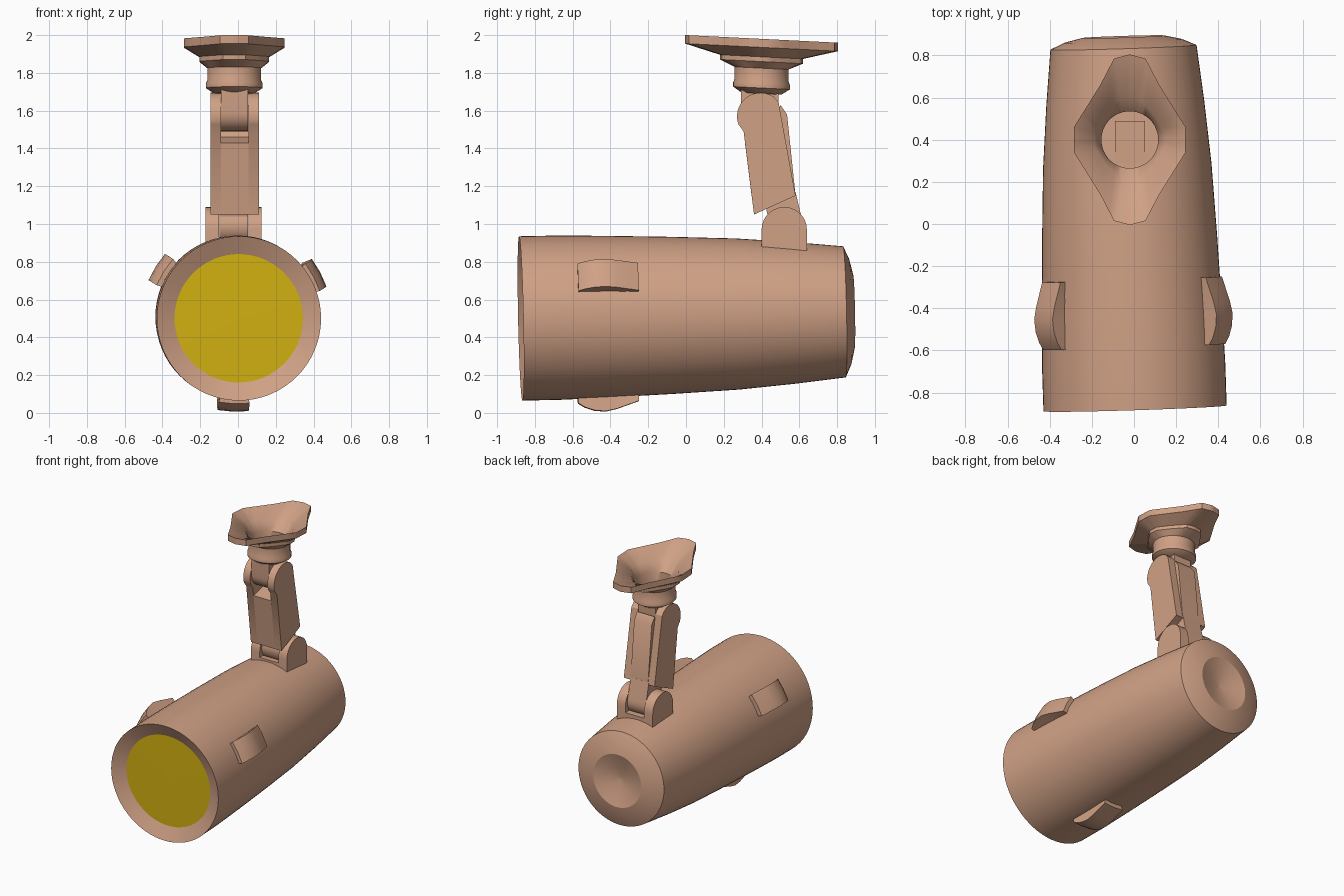
import bpy, bmesh, math
from mathutils import Vector

if "Cube" in bpy.data.objects:
    bpy.data.objects.remove(bpy.data.objects["Cube"])


def material(name, rgb):
    m = bpy.data.materials.new(name)
    m.diffuse_color = (*rgb, 1)
    m.use_nodes = True
    m.node_tree.nodes["Principled BSDF"].inputs["Base Color"].default_value = m.diffuse_color
    return m


TAN = material("tan", (0.63, 0.355, 0.235))
YELLOW = material("yellow", (0.66, 0.45, 0.006))


def finish(name, verts, faces, mat=TAN, smooth=True, angle=30):
    me = bpy.data.meshes.new(name)
    me.from_pydata([tuple(v) for v in verts], [], faces)
    bm = bmesh.new()
    bm.from_mesh(me)
    bmesh.ops.remove_doubles(bm, verts=bm.verts, dist=1e-5)
    bmesh.ops.recalc_face_normals(bm, faces=bm.faces)
    bm.to_mesh(me)
    bm.free()
    ob = bpy.data.objects.new(name, me)
    bpy.context.collection.objects.link(ob)
    me.materials.append(mat)
    if smooth:
        bpy.ops.object.select_all(action='DESELECT')
        ob.select_set(True)
        bpy.context.view_layer.objects.active = ob
        bpy.ops.object.shade_smooth_by_angle(angle=math.radians(angle))
    return ob


def loft(name, rings, cap_start=False, cap_end=False, mat=TAN, angle=30):
    n = len(rings[0])
    verts = [v for r in rings for v in r]
    faces = [(k * n + i, k * n + (i + 1) % n, (k + 1) * n + (i + 1) % n, (k + 1) * n + i)
             for k in range(len(rings) - 1) for i in range(n)]
    if cap_start:
        faces.append(tuple(range(n)))
    if cap_end:
        faces.append(tuple(range((len(rings) - 1) * n, len(rings) * n)))
    return finish(name, verts, faces, mat, True, angle)


def side_plate(name, profile, x0, x1):
    # (y, z) profile extruded across x
    return loft(name, [[(x, y, z) for y, z in profile] for x in (x0, x1)], True, True)


def arc(cy, cz, r, a0, a1, n=14):
    return [(cy + r * math.cos(math.radians(a0 + (a1 - a0) * i / n)),
             cz + r * math.sin(math.radians(a0 + (a1 - a0) * i / n))) for i in range(n + 1)]


# Slightly tilted lamp axis
START = Vector((0.005, -0.875, 0.5))
AXIS = Vector((-0.055, 1.715, 0.035)).normalized()
RIGHT = AXIS.cross(Vector((0, 0, 1))).normalized()
UP = RIGHT.cross(AXIS)


def on_axis(s, u, v):
    return START + AXIS * s + RIGHT * u + UP * v


def circle(s, r, n=64):
    return [on_axis(s, r * math.cos(2 * math.pi * i / n), r * math.sin(2 * math.pi * i / n))
            for i in range(n)]


# Housing with front rim and dished back
housing = [(0.045, 0.34), (0, 0.435), (0.2, 0.435), (0.46, 0.428), (0.8, 0.416), (1.15, 0.4),
           (1.45, 0.375), (1.715, 0.347), (1.745, 0.28), (1.765, 0.195), (1.735, 0.1), (1.715, 0.002)]
loft("housing", [circle(s, r) for s, r in housing], cap_end=True)

# Lens
loft("lens", [circle(0.045, 0.34), circle(0.043, 0.002)], cap_end=True, mat=YELLOW)

# Three grip tabs around the housing
tab_profile = [(0.295, 0.458), (0.33, 0.48), (0.38, 0.497), (0.44, 0.503), (0.50, 0.49),
               (0.56, 0.47), (0.615, 0.452)]
for k, deg in enumerate((28, 148, 268)):
    a = math.radians(deg)
    rings = []
    for s, r in tab_profile:
        ring = []
        for t, rad in ((-0.068, 0.40), (-0.082, r - 0.006), (0, r), (0.082, r - 0.006), (0.068, 0.40)):
            ring.append(on_axis(s, rad * math.cos(a) - t * math.sin(a),
                                rad * math.sin(a) + t * math.cos(a)))
        rings.append(ring)
    loft("grip_tab_%d" % (k + 1), rings, True, True)

# Bracket on the housing: base and two ears
ear = [(0.64, 0.86), *arc(0.52, 0.97, 0.12, 0, 180), (0.40, 0.86)]
side_plate("bracket_ear_left", ear, -0.172, -0.10)
side_plate("bracket_ear_right", ear, 0.055, 0.125)
side_plate("bracket_base", [(0.40, 0.86), (0.64, 0.86), (0.64, 0.925), (0.40, 0.93)], -0.172, 0.125)

# Arm: lower tongue, block and two upper cheeks
side_plate("arm_lower_tongue", [(0.58, 1.17), (0.42, 1.10), *arc(0.52, 0.99, 0.10, 150, 380)],
           -0.098, 0.053)
side_plate("arm_block", [(0.36, 1.05), (0.58, 1.15), (0.535, 1.58), (0.50, 1.63), (0.44, 1.46),
                         (0.312, 1.43)], -0.09, 0.055)
cheek = [(0.36, 1.05), (0.58, 1.15), (0.49, 1.645), *arc(0.395, 1.57, 0.125, 45, 200)[1:], (0.305, 1.49)]
side_plate("arm_cheek_left", cheek, -0.145, -0.09)
side_plate("arm_cheek_right", cheek, 0.055, 0.11)

# Tongue under the ceiling mount
side_plate("mount_tongue", [(0.49, 1.73), (0.29, 1.73), *arc(0.39, 1.59, 0.10, 180, 360)], -0.09, 0.053)


# Ceiling mount: hollow cup flaring into a long plate, slightly tilted
def outline(quarter, z):
    pts = quarter + [(-x, y) for x, y in quarter[-2::-1]]
    pts += [(x, -y) for x, y in pts[::-1] if abs(x) > 0 and (x, y) not in ()]
    pts.insert(len(quarter) * 2 - 1 + len(quarter) - 1, (0, -quarter[-1][1]))
    out = []
    for i, (x, y) in enumerate(pts):
        x2, y2 = pts[(i + 1) % len(pts)]
        for t in (0, 1 / 3, 2 / 3):
            out.append((x + (x2 - x) * t, y + (y2 - y) * t))
    return place(out, z)


def place(pts, z):
    return [(x - 0.02, y + 0.40, z - 0.05 * y) for x, y in pts]


def cup(r, z):
    # circle matching the 42 points of the outlines
    degs = [12, 40, 65, 90, 115, 140, 168, 192, 220, 245, 270, 295, 320, 348, 372]
    return place([(r * math.cos(math.radians(a + (b - a) * t)), r * math.sin(math.radians(a + (b - a) * t)))
                  for a, b in zip(degs, degs[1:]) for t in (0, 1 / 3, 2 / 3)], z)


plate = [(0.265, 0.06), (0.14, 0.26), (0.075, 0.385), (0, 0.405)]
step = [(0.185, 0.035), (0.13, 0.12), (0.06, 0.21), (0, 0.22)]
inner = [(0.17, 0.03), (0.12, 0.11), (0.05, 0.195), (0, 0.205)]
loft("ceiling_mount", [
    cup(0.002, 1.69), cup(0.105, 1.69), cup(0.15, 1.72), cup(0.15, 1.745), cup(0.143, 1.76), cup(0.143, 1.825),
    outline(step, 1.86), outline(step, 1.885), outline(plate, 1.935), outline(plate, 1.98),
    outline(inner, 1.91), cup(0.135, 1.84), cup(0.135, 1.72), cup(0.002, 1.72)], True, True, angle=35)
